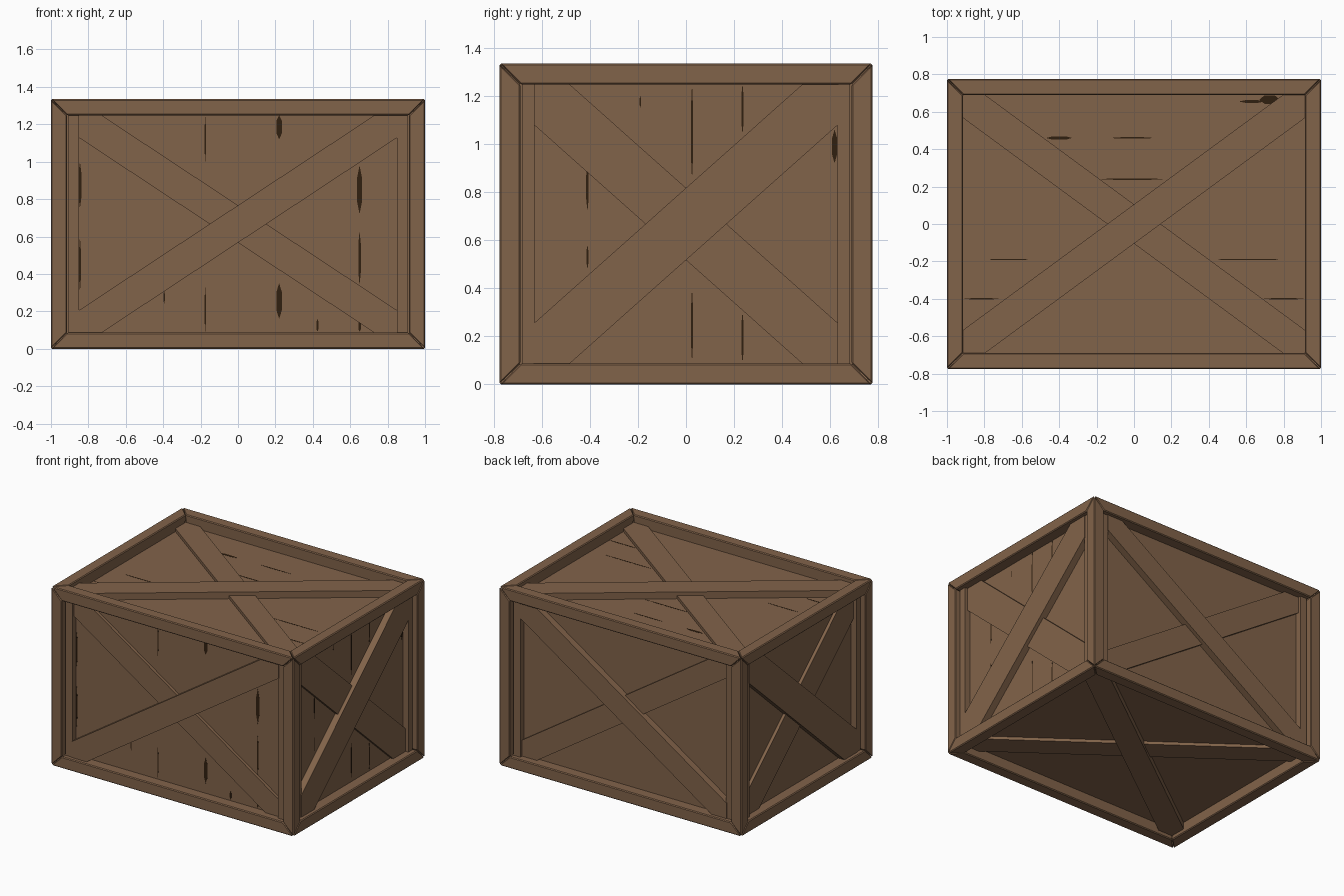
import bpy, bmesh
from mathutils import Vector

if "Cube" in bpy.data.objects:
    bpy.data.objects.remove(bpy.data.objects["Cube"])

X, Y, Z = 1.0, 0.775, 0.667      # half sizes of the crate
B = 0.086                        # frame beam thickness
PANEL = 0.08                     # panel depth below the frame face


def material(name, col):
    m = bpy.data.materials.new(name)
    m.diffuse_color = (*col, 1)
    m.use_nodes = True
    m.node_tree.nodes["Principled BSDF"].inputs["Base Color"].default_value = m.diffuse_color
    return m


wood = material("brown_wood", (0.222, 0.125, 0.068))
dark = material("dark_gap", (0.03, 0.014, 0.005))


def finish(bm, name, mat, bevel=0):
    bmesh.ops.recalc_face_normals(bm, faces=bm.faces)
    me = bpy.data.meshes.new(name)
    bm.to_mesh(me)
    bm.free()
    ob = bpy.data.objects.new(name, me)
    bpy.context.collection.objects.link(ob)
    ob.location.z = Z
    me.materials.append(mat)
    if bevel:
        mod = ob.modifiers.new("chamfer", 'BEVEL')
        mod.width = bevel
        mod.segments = 1
    return ob


def loft(bm, a, b):
    """Solid between two matching outlines."""
    va = [bm.verts.new(p) for p in a]
    vb = [bm.verts.new(p) for p in b]
    bm.faces.new(va)
    bm.faces.new(vb)
    n = len(a)
    for i in range(n):
        bm.faces.new((va[i], va[(i + 1) % n], vb[(i + 1) % n], vb[i]))


def box(name, lo, hi, mat, bevel=0):
    bm = bmesh.new()
    rect = lambda z: [(lo[0], lo[1], z), (hi[0], lo[1], z), (hi[0], hi[1], z), (lo[0], hi[1], z)]
    loft(bm, rect(lo[2]), rect(hi[2]))
    return finish(bm, name, mat, bevel)


def plate(name, axes, sign, pts, n0, n1, mat, bevel=0):
    """Extrude a (u, v) outline between two heights on one side of the crate."""
    u, v, n = axes
    def place(p, h):
        c = Vector((0, 0, 0))
        c[u], c[v], c[n] = p[0], p[1], h * sign
        return c
    bm = bmesh.new()
    loft(bm, [place(p, n0) for p in pts], [place(p, n1) for p in pts])
    return finish(bm, name, mat, bevel)


def beam(axis, s, t):
    """Frame beam along one axis, mitred at both ends."""
    half = (X, Y, Z)
    o = [i for i in range(3) if i != axis]
    ends = []
    for e in (-1, 1):
        ring = []
        for da, db in ((0, 0), (B, 0), (B, B), (0, B)):
            c = [0, 0, 0]
            c[o[0]] = s * (half[o[0]] - da)
            c[o[1]] = t * (half[o[1]] - db)
            c[axis] = e * (half[axis] - max(da, db))
            ring.append(c)
        ends.append(ring)
    bm = bmesh.new()
    loft(bm, *ends)
    finish(bm, "frame_beam", wood, 0.006)


# mitred frame along all twelve edges
for axis in range(3):
    for s in (-1, 1):
        for t in (-1, 1):
            beam(axis, s, t)

# closed body behind the frame
box("plank_body", (-X + PANEL, -Y + PANEL, -Z + PANEL), (X - PANEL, Y - PANEL, Z - PANEL), wood)

# battens standing just inside the upright beams
for s in (-1, 1):
    for t in (-1, 1):
        xs = sorted((s * 0.85, s * 0.905))
        ys = sorted((t * (Y - 0.1), t * (Y - 0.035)))
        box("front_batten", (xs[0], ys[0], -Z + 0.08), (xs[1], ys[1], Z - 0.08), wood)
        xs = sorted((s * (X - 0.1), s * (X - 0.035)))
        ys = sorted((t * 0.63, t * 0.682))
        box("side_batten", (xs[0], ys[0], -Z + 0.08), (xs[1], ys[1], Z - 0.08), wood)


def brace_outline(a, b, k, h, flip):
    pts = [(-a, -b), ((h - b) / k, -b), (a, k * a - h), (a, b), ((b - h) / k, b), (-a, h - k * a)]
    return [(flip * p, q) for p, q in pts]


# crossed braces: axes, outer height, clip half sizes, slope, half band
sides = (("front", (0, 2, 1), Y, 0.855, Z - B, 0.66, 0.10),
         ("side", (1, 2, 0), X, 0.635, Z - B, 0.89, 0.15),
         ("lid", (0, 1, 2), Z, X - B, Y - B, 0.735, 0.105))
for name, axes, out, a, b, k, h in sides:
    for sign in (-1, 1):
        for flip, depth in ((1, 0.03), (-1, 0.057)):
            plate(name + "_brace", axes, sign, brace_outline(a, b, k, h, flip),
                  out - 0.09, out - depth, wood)


# dark slivers where planks do not meet: (line, start, end, width)
def slivers(name, axes, sign, out, rows, along_v):
    for c, s, e, w in rows:
        m, q = (s + e) / 2, (e - s) / 4
        pts = [(c, s), (c + w / 2, m - q), (c + w / 2, m + q), (c, e), (c - w / 2, m + q), (c - w / 2, m - q)]
        if not along_v:
            pts = [(q2, p2) for p2, q2 in pts]
        plate(name, axes, sign, pts, out - PANEL - 0.002, out - PANEL + 0.001, dark)


up = lambda rows: [(c, s - Z, e - Z, w) for c, s, e, w in rows]
slivers("front_plank_gap", (0, 2, 1), -1, Y, up([
    (-0.175, 1.0, 1.24, 0.008), (0.22, 1.12, 1.25, 0.03), (0.65, 0.72, 0.98, 0.026),
    (0.65, 0.34, 0.63, 0.014), (0.65, 0.09, 0.15, 0.014), (0.22, 0.16, 0.35, 0.03),
    (-0.175, 0.09, 0.33, 0.008), (-0.395, 0.24, 0.31, 0.008), (0.425, 0.09, 0.16, 0.012),
    (-0.845, 0.75, 1.0, 0.016), (-0.845, 0.3, 0.6, 0.01)]), True)
slivers("side_plank_gap", (1, 2, 0), 1, X, up([
    (0.025, 0.85, 1.25, 0.009), (0.235, 1.04, 1.25, 0.01), (-0.19, 1.15, 1.2, 0.006),
    (-0.41, 0.72, 0.92, 0.01), (-0.41, 0.48, 0.58, 0.008), (0.025, 0.09, 0.4, 0.008),
    (0.235, 0.09, 0.3, 0.01), (0.618, 0.92, 1.06, 0.02)]), True)
slivers("lid_plank_gap", (0, 1, 2), 1, Z, [
    (0.46, -0.47, -0.33, 0.018), (0.46, -0.13, 0.11, 0.008), (0.24, -0.19, 0.17, 0.008),
    (-0.19, -0.79, -0.55, 0.007), (-0.19, 0.42, 0.8, 0.007), (-0.4, 0.69, 0.91, 0.008),
    (-0.4, -0.91, -0.72, 0.008), (0.665, 0.67, 0.78, 0.045), (0.655, 0.56, 0.7, 0.014)], False)
